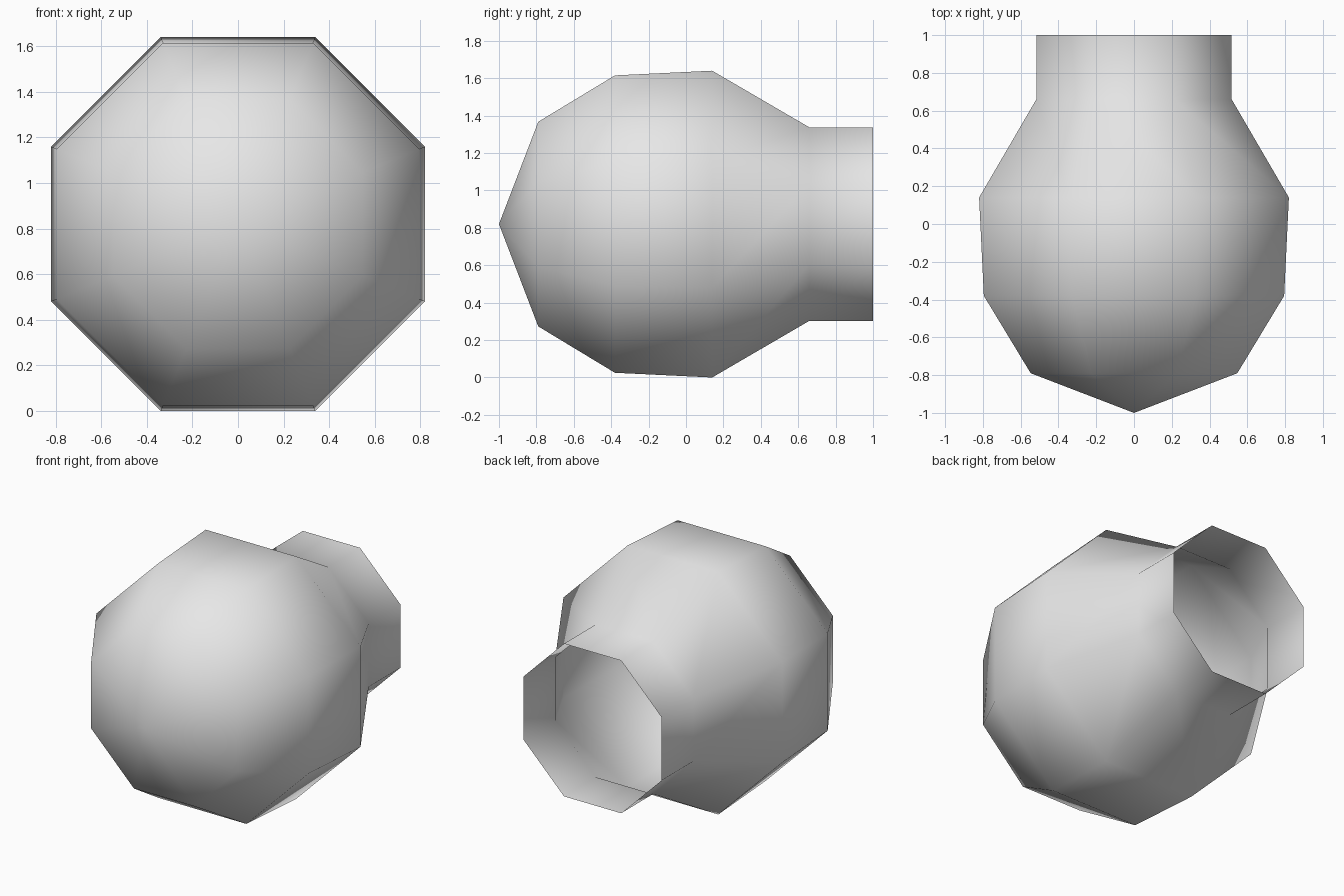
import bpy, bmesh, math

cube = bpy.data.objects.get("Cube")
if cube:
    bpy.data.objects.remove(cube, do_unlink=True)

SIDES = 8
CENTRE_Z = 0.82
# Bulb profile: (y, distance from axis to flat side)
PROFILE = [(-0.79, 0.547), (-0.38, 0.795), (0.14, 0.82), (0.66, 0.517), (1.0, 0.517)]

grey = bpy.data.materials.new("light_grey")
grey.use_nodes = True
colour = (0.8, 0.8, 0.8, 1)
grey.diffuse_color = colour
grey.node_tree.nodes["Principled BSDF"].inputs["Base Color"].default_value = colour

bm = bmesh.new()


def ring(y, flat):
    """Octagon around the y axis with flat sides up, down, left and right."""
    radius = flat / math.cos(math.pi / SIDES)
    angles = [(i + 0.5) * math.tau / SIDES for i in range(SIDES)]
    return [bm.verts.new((radius * math.cos(a), y, CENTRE_Z + radius * math.sin(a)))
            for a in angles]


# Pointed front tip, rounded body and open neck
tip = bm.verts.new((0, -1, CENTRE_Z))
rings = [ring(y, flat) for y, flat in PROFILE]
for i in range(SIDES):
    j = (i + 1) % SIDES
    bm.faces.new((tip, rings[0][i], rings[0][j]))
    for a, b in zip(rings, rings[1:]):
        bm.faces.new((a[i], b[i], b[j], a[j]))
bmesh.ops.recalc_face_normals(bm, faces=bm.faces)
for face in bm.faces:
    face.smooth = True

mesh = bpy.data.meshes.new("bulb")
bm.to_mesh(mesh)
bm.free()
mesh.materials.append(grey)
bulb = bpy.data.objects.new("bulb", mesh)
bpy.context.collection.objects.link(bulb)
